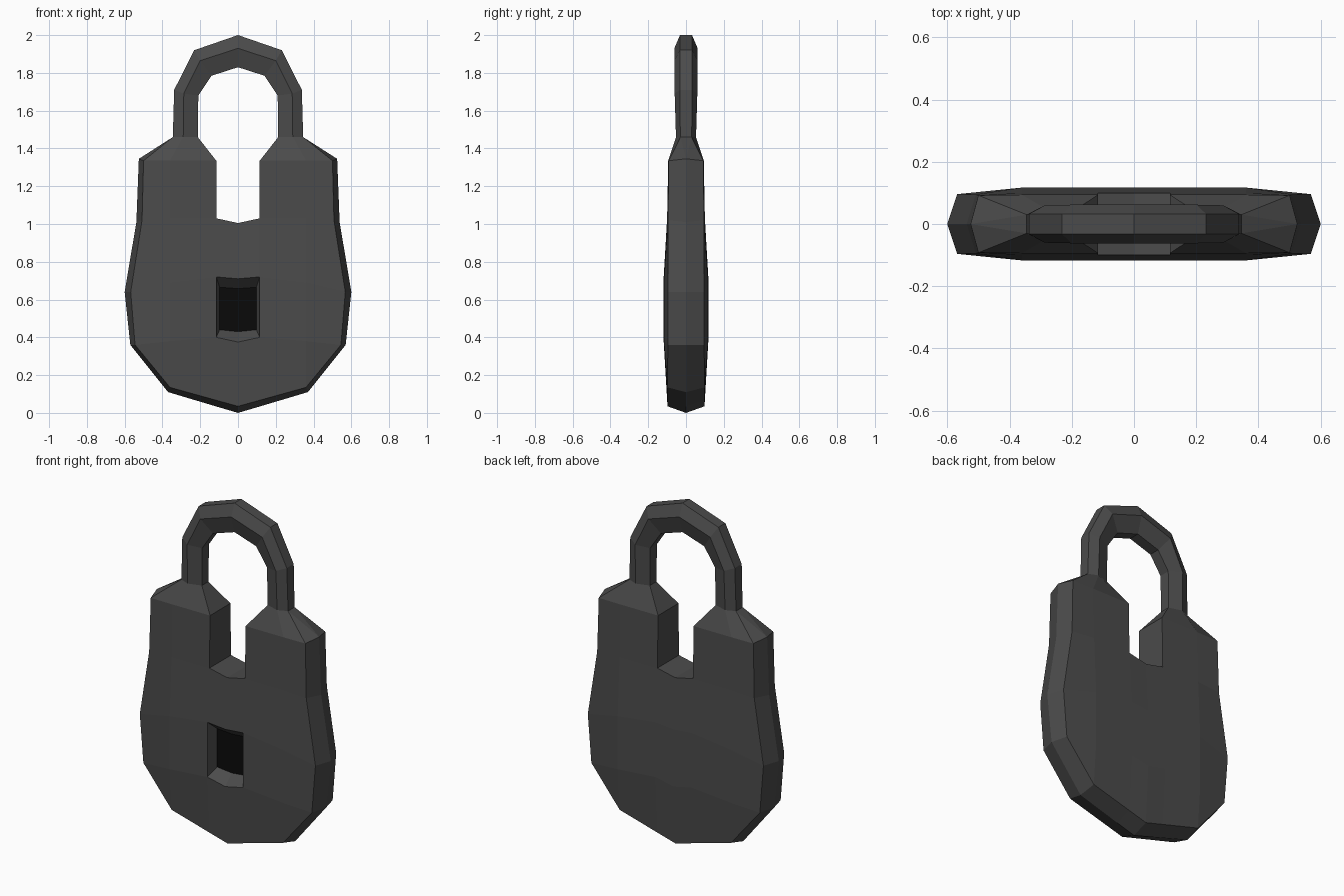
import bpy, bmesh

if "Cube" in bpy.data.objects:
    bpy.data.objects.remove(bpy.data.objects["Cube"])


def material(name, v):
    m = bpy.data.materials.new(name)
    m.diffuse_color = (v, v, v, 1)
    m.use_nodes = True
    m.node_tree.nodes["Principled BSDF"].inputs["Base Color"].default_value = m.diffuse_color
    return m


iron = material("dark_iron", 0.07)
black = material("keyhole_black", 0.003)


class Part:
    """Collects faces given for the front right quarter and mirrors them."""

    def __init__(self):
        self.bm = bmesh.new()

    def face(self, pts, mat=0, back=True):
        pts = list(dict.fromkeys(pts))
        for sx in (1, -1):
            for sy in ((1, -1) if back else (1,)):
                vs = [self.bm.verts.new((x * sx, y * sy, z)) for x, y, z in pts]
                self.bm.faces.new(vs).material_index = mat

    def strip(self, a, b, **kw):
        for i in range(len(a) - 1):
            self.face((a[i], a[i + 1], b[i + 1], b[i]), **kw)

    def finish(self, name, mats):
        bmesh.ops.remove_doubles(self.bm, verts=self.bm.verts, dist=0.0005)
        bmesh.ops.recalc_face_normals(self.bm, faces=self.bm.faces)
        me = bpy.data.meshes.new(name)
        self.bm.to_mesh(me)
        self.bm.free()
        for m in mats:
            me.materials.append(m)
        bpy.context.collection.objects.link(bpy.data.objects.new(name, me))


def mid(p):
    return (p[0], 0, p[2])


# Shackle sections: outer, middle and inner edge, from the foot to the crown
sections = [
    [(.345, -.03, 1.46), (.29, -.053, 1.46), (.213, -.03, 1.46)],
    [(.338, -.032, 1.71), (.287, -.06, 1.69), (.21, -.032, 1.68)],
    [(.232, -.032, 1.92), (.20, -.062, 1.865), (.14, -.032, 1.785)],
    [(0, -.032, 2.0), (0, -.062, 1.93), (0, -.032, 1.83)],
]
shackle = Part()
rings = [[mid(s[0])] + s + [mid(s[2])] for s in sections]
for a, b in zip(rings, rings[1:]):
    shackle.strip(a, b)
shackle.finish("shackle", [iron])

# Body plate: rows of the front face from bottom to top
rows = [
    [(0, -.098, .035), (.115, -.098, .067), (.36, -.098, .135), (.36, -.098, .135)],
    [(0, -.118, .375), (.115, -.118, .40), (.36, -.117, .38), (.545, -.096, .36)],
    [(0, -.118, .71), (.115, -.118, .72), (.36, -.117, .69), (.568, -.096, .64)],
    [(0, -.10, 1.005), (.115, -.10, 1.03), (.36, -.10, 1.03), (.508, -.095, 1.02)],
    [None, (.115, -.094, 1.335), (.36, -.094, 1.335), (.50, -.092, 1.335)],
]
body = Part()
for r, (a, b) in enumerate(zip(rows, rows[1:])):
    body.strip(a[1:], b[1:])
    if r in (0, 2):
        body.strip(a[:2], b[:2])
# the middle cell is solid on the back only
for s in (1, -1):
    cell = [rows[1][0], rows[1][1], rows[2][1], rows[2][0]]
body.face([(x, -y, z) for x, y, z in cell], back=False)

# Bevelled rim running to a ridge around the sides
edge = rows[0][:3] + [row[3] for row in rows[1:]]
ridge = [(0, 0, 0), (.115, 0, .034), (.37, 0, .11), (.57, 0, .36),
         (.60, 0, .64), (.538, 0, 1.01), (.525, 0, 1.345)]
body.strip(edge, ridge)

# Notch floor and walls below the shackle
notch = [rows[3][0], rows[3][1], rows[4][1]]
body.strip(notch, [mid(p) for p in notch])

# Sloping shoulders up to the shackle feet
base = [mid(notch[2])] + rows[4][1:]
foot = rings[0][::-1]
body.strip(base, foot[:4])
body.face((rows[4][3], ridge[-1], foot[3]))
body.face((ridge[-1], foot[4], foot[3]))

# Keyhole recess with a black floor
floor = [(0, -.055, .43), (.097, -.055, .44), (.097, -.055, .665), (0, -.055, .658)]
body.strip(cell, floor, back=False)
body.face(floor, mat=1, back=False)
body.finish("lock_body", [iron, black])
